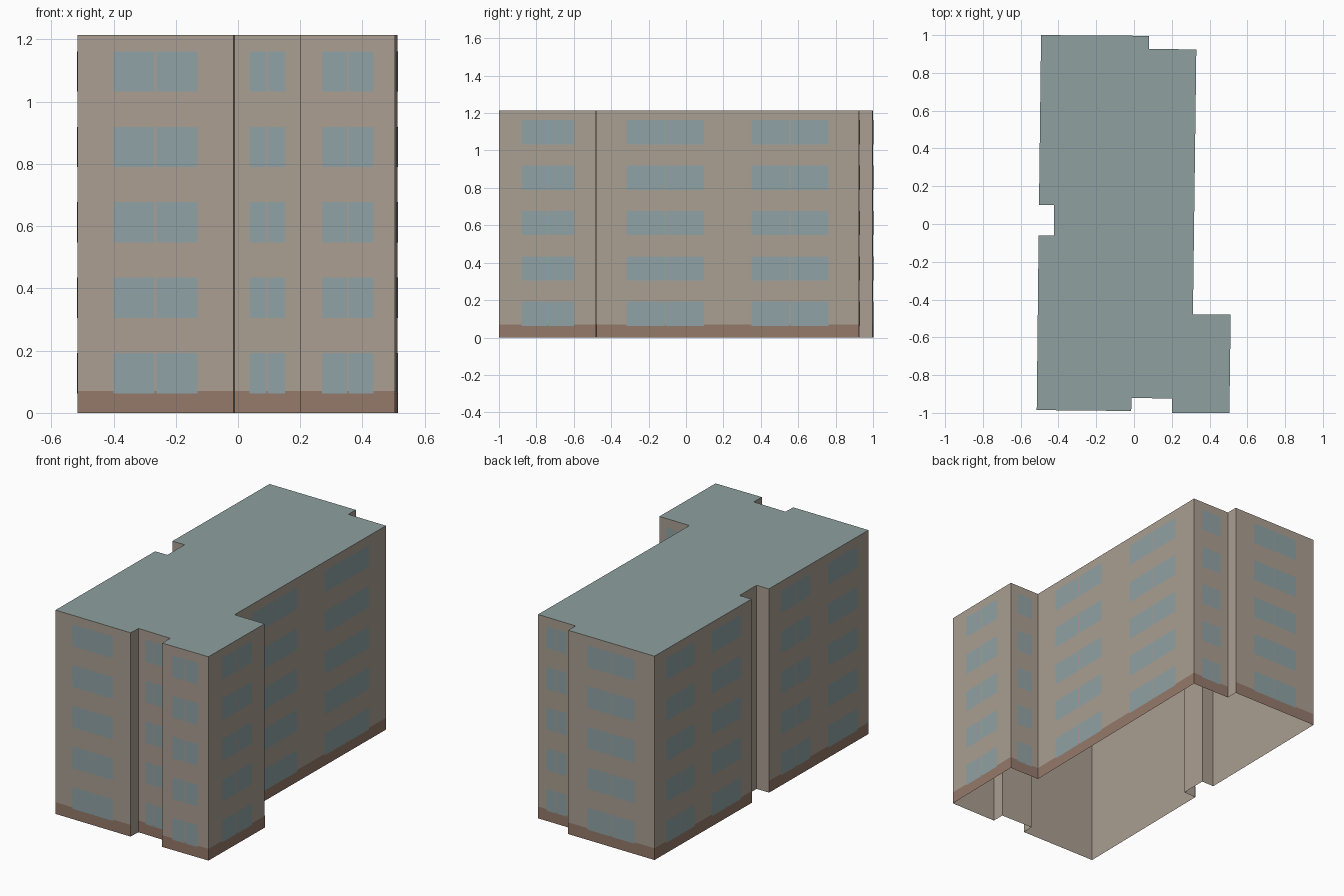
import bpy
from mathutils import Vector

cube = bpy.data.objects.get("Cube")
if cube:
    bpy.data.objects.remove(cube, do_unlink=True)

HEIGHT = 1.215
PLINTH = 0.07
STOREYS = 5
PITCH = 0.2425
SILL, HEAD = 0.062, 0.192
MULLION = 0.005


def linear(c):
    c /= 255
    return c / 12.92 if c <= 0.04045 else ((c + 0.055) / 1.055) ** 2.4


def material(name, *rgb):
    colour = [linear(c) for c in rgb] + [1]
    mat = bpy.data.materials.new(name)
    mat.use_nodes = True
    mat.diffuse_color = colour
    bsdf = next(n for n in mat.node_tree.nodes if n.type == 'BSDF_PRINCIPLED')
    bsdf.inputs["Base Color"].default_value = colour
    bsdf.inputs["Roughness"].default_value = 0.9
    return mat


def add_mesh(name, polygons, mat):
    """Make one object out of separate polygons."""
    verts, faces = [], []
    for poly in polygons:
        faces.append(range(len(verts), len(verts) + len(poly)))
        verts.extend(poly)
    mesh = bpy.data.meshes.new(name)
    mesh.from_pydata(verts, [], [list(f) for f in faces])
    mesh.materials.append(mat)
    obj = bpy.data.objects.new(name, mesh)
    bpy.context.collection.objects.link(obj)
    return obj


def panel(a, b, start, end, low, high, offset=0.0):
    """Upright panel on wall a-b, from start to end metres along it."""
    along = (b - a).normalized()
    out = Vector((along.y, -along.x)) * offset
    p, q = a + along * start + out, a + along * end + out
    return [(p.x, p.y, low), (q.x, q.y, low), (q.x, q.y, high), (p.x, p.y, high)]


wall_mat = material("beige wall", 171, 159, 146)
plinth_mat = material("brown plinth", 149, 121, 106)
glass_mat = material("blue grey glass", 144, 162, 165)
roof_mat = material("grey green roof", 142, 160, 160)

# Footprint, counter-clockwise from the front right corner
outline = [Vector(p) for p in (
    (-0.515, -0.985), (-0.015, -0.99), (-0.012, -0.92), (0.2, -0.925),
    (0.2, -1), (0.505, -1), (0.512, -0.48), (0.312, -0.478),
    (0.33, 0.924), (0.08, 0.927), (0.08, 0.996), (-0.492, 1),
    (-0.503, 0.1), (-0.423, 0.1), (-0.424, -0.06), (-0.505, -0.06))]

walls, plinths, windows = [], [], []
for i, a in enumerate(outline):
    b = outline[(i + 1) % len(outline)]
    length = (b - a).length
    walls.append(panel(a, b, 0, length, 0, HEIGHT))
    # Narrow recess walls stay plain
    if length < 0.18:
        continue
    plinths.append(panel(a, b, 0, length, 0, PLINTH, 0.0015))
    # Long walls have two window bays, short ones have one
    bays = [(0.115, 0.41), (0.59, 0.885)] if length > 0.8 else [(0.23, 0.77)]
    for left, right in bays:
        s, e = left * length, right * length
        mid = (s + e) / 2
        for storey in range(STOREYS):
            z = storey * PITCH
            for p, q in ((s, mid - MULLION / 2), (mid + MULLION / 2, e)):
                windows.append(panel(a, b, p, q, z + SILL, z + HEAD, 0.003))

# Open-bottomed shell with its painted details and flat roof
add_mesh("walls", walls, wall_mat)
add_mesh("plinth", plinths, plinth_mat)
add_mesh("windows", windows, glass_mat)
add_mesh("roof", [[(p.x, p.y, HEIGHT) for p in outline]], roof_mat)
